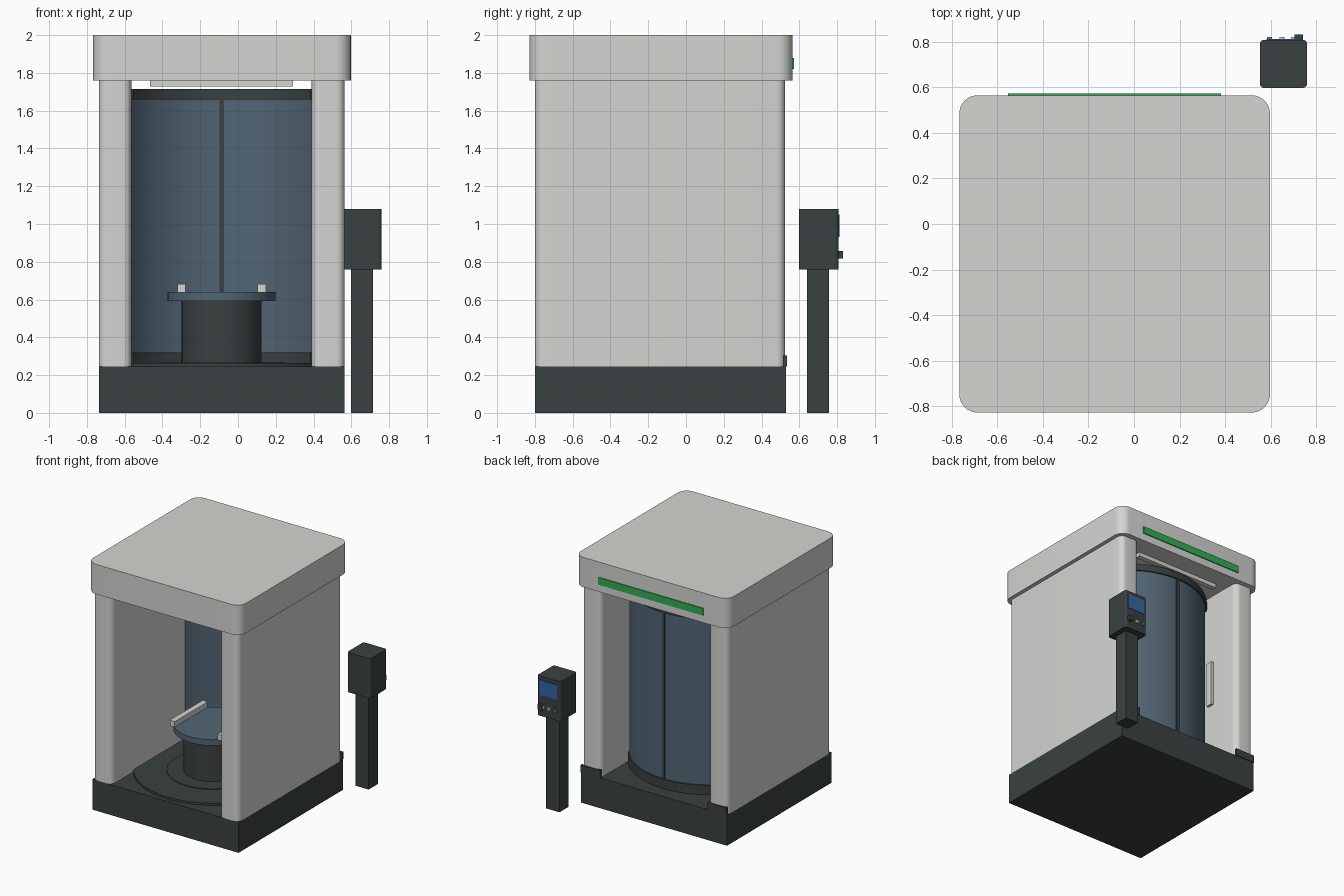
import bpy, bmesh, math

if "Cube" in bpy.data.objects:
    bpy.data.objects.remove(bpy.data.objects["Cube"])

CX, CY = -0.087, -0.18          # axis of the round chamber


def material(name, r, g, b):
    m = bpy.data.materials.new(name)
    m.diffuse_color = (r, g, b, 1)
    m.use_nodes = True
    m.node_tree.nodes["Principled BSDF"].inputs["Base Color"].default_value = m.diffuse_color
    return m


WHITE = material("warm_white", 0.66, 0.66, 0.64)
DARK = material("charcoal", 0.042, 0.052, 0.052)
GLASS = material("tinted_blue", 0.085, 0.13, 0.175)
GREEN = material("signal_green", 0.03, 0.42, 0.09)
SCREEN = material("screen_blue", 0.035, 0.13, 0.36)


def finish(name, bm, mat, smooth=False):
    bmesh.ops.recalc_face_normals(bm, faces=bm.faces)
    me = bpy.data.meshes.new(name)
    bm.to_mesh(me)
    bm.free()
    me.materials.append(mat)
    ob = bpy.data.objects.new(name, me)
    bpy.context.collection.objects.link(ob)
    if smooth:
        bpy.ops.object.select_all(action='DESELECT')
        ob.select_set(True)
        bpy.context.view_layer.objects.active = ob
        bpy.ops.object.shade_smooth_by_angle(angle=math.radians(30))
    return ob


def box(name, x, y, z, mat, radius=0):
    """Box from ranges; radius rounds the upright edges."""
    bm = bmesh.new()
    bmesh.ops.create_cube(bm, size=1)
    for v in bm.verts:
        for i, (a, b) in enumerate((x, y, z)):
            v.co[i] = b if v.co[i] > 0 else a
    if radius:
        upright = [e for e in bm.edges
                   if abs(e.verts[0].co.z - e.verts[1].co.z) > 1e-4]
        bmesh.ops.bevel(bm, geom=upright, offset=radius, segments=8,
                        profile=0.5, affect='EDGES')
    return finish(name, bm, mat, radius > 0)


def disc(name, r, z0, z1, mat, y=CY):
    bm = bmesh.new()
    bmesh.ops.create_cone(bm, cap_ends=True, segments=64, radius1=r,
                          radius2=r, depth=z1 - z0)
    bmesh.ops.translate(bm, verts=bm.verts, vec=(CX, y, (z0 + z1) / 2))
    return finish(name, bm, mat, True)


def arc_band(name, r0, r1, z0, z1, mat, half=57, steps=32):
    """Curved wall facing the back, swept around the chamber axis."""
    bm = bmesh.new()
    rings = []
    for i in range(steps + 1):
        a = math.radians(-half + 2 * half * i / steps)
        rings.append([bm.verts.new((CX + r * math.sin(a), CY + r * math.cos(a), z))
                      for r, z in ((r0, z0), (r1, z0), (r1, z1), (r0, z1))])
    for p, q in zip(rings, rings[1:]):
        for k in range(4):
            bm.faces.new((p[k], p[(k + 1) % 4], q[(k + 1) % 4], q[k]))
    bm.faces.new(rings[0])
    bm.faces.new(rings[-1][::-1])
    return finish(name, bm, mat, True)


# Booth shell
box("base", (-0.737, 0.565), (-0.80, 0.53), (0, 0.245), DARK)
box("roof_cap", (-0.767, 0.597), (-0.828, 0.565), (1.76, 2.0), WHITE, 0.08)
for side, x in (("left", (-0.737, -0.565)), ("right", (0.39, 0.565))):
    box(side + "_wall", x, (-0.80, 0.525), (0.245, 1.76), WHITE, 0.045)
    box(side + "_kick_plate", x, (0.515, 0.536), (0.245, 0.305), DARK)

# Roof details
box("status_strip", (-0.553, 0.383), (0.56, 0.573), (1.82, 1.878), GREEN)
box("ceiling_light", (-0.465, 0.29), (0.37, 0.41), (1.727, 1.76), WHITE)

# Curved rear doors
arc_band("door_glass", 0.572, 0.588, 0.32, 1.66, GLASS)
arc_band("lower_door_rail", 0.56, 0.60, 0.245, 0.32, DARK)
arc_band("upper_door_rail", 0.56, 0.60, 1.66, 1.715, DARK)
box("door_seam", (CX - 0.012, CX + 0.012), (CY + 0.565, CY + 0.595), (0.30, 1.68), DARK)
box("wall_panel", (-0.57, -0.545), (0.205, 0.26), (0.81, 1.18), WHITE)

# Floor disc and turntable
disc("floor_disc", 0.59, 0.24, 0.263, DARK)
disc("floor_ring", 0.335, 0.25, 0.268, DARK, -0.20)
disc("pedestal", 0.211, 0.25, 0.595, DARK, -0.20)
disc("table_top", 0.285, 0.593, 0.64, GLASS, -0.20)
for side, s in (("left", -1), ("right", 1)):
    c = CX + s * 0.212
    box(side + "_table_rail", (c - 0.022, c + 0.022), (-0.41, 0.01), (0.638, 0.683), WHITE)

# Control kiosk, its panel faces the back
box("kiosk_post", (0.597, 0.716), (0.64, 0.758), (0, 0.77), DARK)
box("kiosk_head", (0.553, 0.76), (0.598, 0.808), (0.76, 1.08), DARK, 0.018)
box("kiosk_screen", (0.582, 0.738), (0.80, 0.813), (0.93, 1.05), SCREEN)
for name, x, mat in (("start_button", 0.595, GREEN),
                     ("middle_button", 0.65, WHITE),
                     ("outer_button", 0.70, WHITE)):
    box(name, (x - 0.011, x + 0.011), (0.80, 0.822), (0.825, 0.85), mat)
box("control_knob", (0.705, 0.743), (0.80, 0.832), (0.817, 0.857), DARK)
